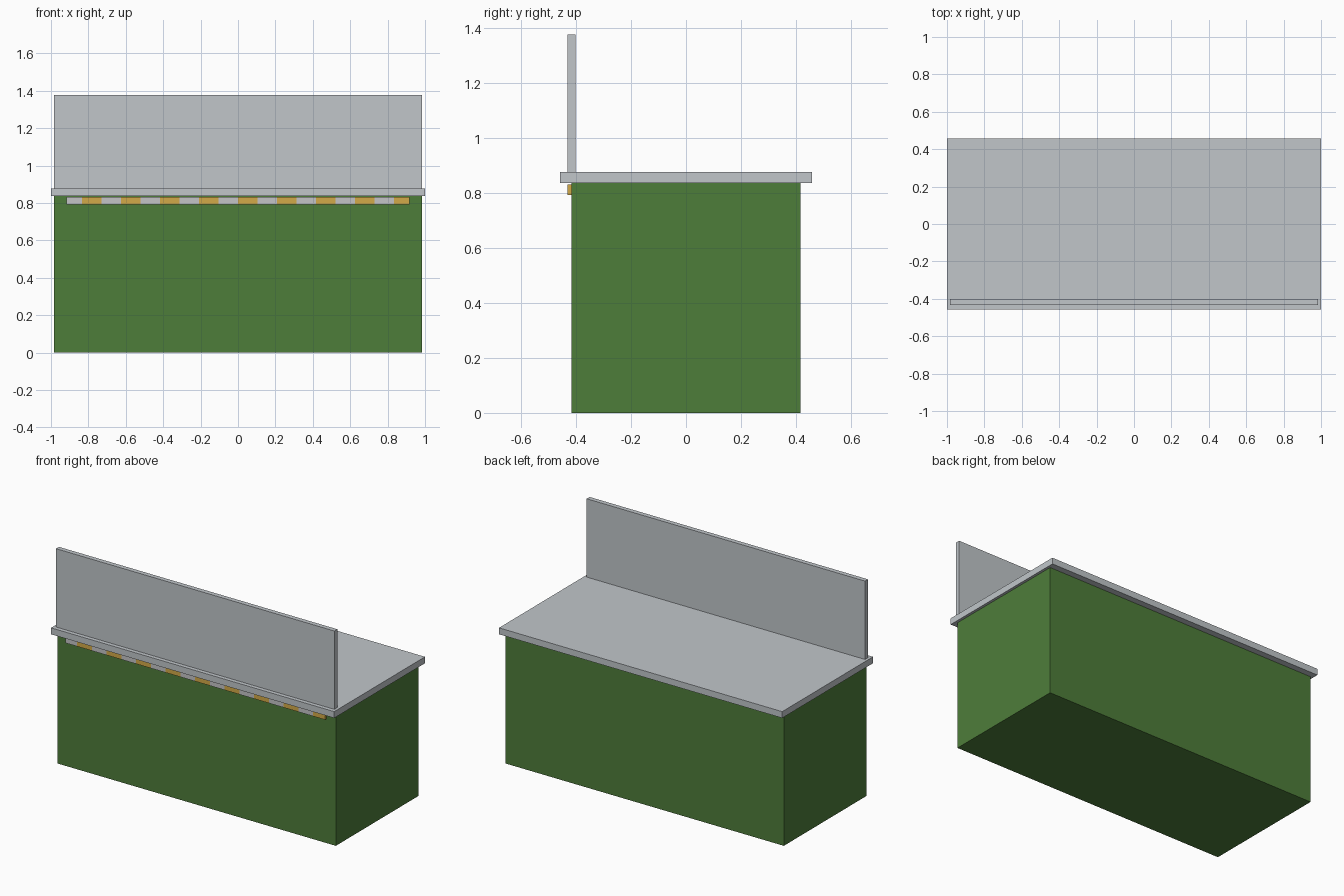
import bpy
import bmesh
import math
from mathutils import Matrix, Vector

default = bpy.data.objects.get("Cube")
if default:
    bpy.data.objects.remove(default, do_unlink=True)


def material(name, rgb):
    mat = bpy.data.materials.new(name)
    mat.use_nodes = True
    color = (*rgb, 1.0)
    mat.diffuse_color = color
    mat.node_tree.nodes["Principled BSDF"].inputs["Base Color"].default_value = color
    return mat


green = material("cabinet green", (0.076, 0.205, 0.042))
steel = material("steel grey", (0.533, 0.565, 0.591))
pale = material("stripe pale grey", (0.56, 0.56, 0.57))
amber = material("stripe amber", (0.65, 0.40, 0.065))


def box(name, x, y, z, mats, pitch=None):
    """Box from (min, max) spans; a pitch cuts it into alternating stripes along x."""
    low, high = (Vector(corner) for corner in zip(x, y, z))
    bm = bmesh.new()
    bmesh.ops.create_cube(bm, size=1.0, matrix=Matrix.Translation((low + high) / 2)
                          @ Matrix.Diagonal((*(high - low), 1.0)))
    if pitch:
        for k in range(math.ceil(x[0] / pitch), math.floor(x[1] / pitch) + 1):
            bmesh.ops.bisect_plane(bm, geom=bm.verts[:] + bm.edges[:] + bm.faces[:],
                                   plane_co=(k * pitch, 0, 0), plane_no=(1, 0, 0))
        for face in bm.faces:
            face.material_index = math.floor(face.calc_center_median().x / pitch) % 2
    mesh = bpy.data.meshes.new(name)
    bm.to_mesh(mesh)
    bm.free()
    for mat in mats:
        mesh.materials.append(mat)
    obj = bpy.data.objects.new(name, mesh)
    bpy.context.collection.objects.link(obj)
    return obj


# Cabinet and worktop
box("cabinet", (-0.983, 0.983), (-0.417, 0.417), (0, 0.836), [green])
box("worktop", (-1, 1), (-0.458, 0.458), (0.836, 0.877), [steel])

# Upright screen along the front edge
box("screen", (-0.983, 0.983), (-0.432, -0.402), (0.877, 1.377), [steel])

# Striped trim below the worktop's front edge
box("striped_trim", (-0.917, 0.917), (-0.432, -0.41), (0.793, 0.832),
    [amber, pale], pitch=0.1042)
